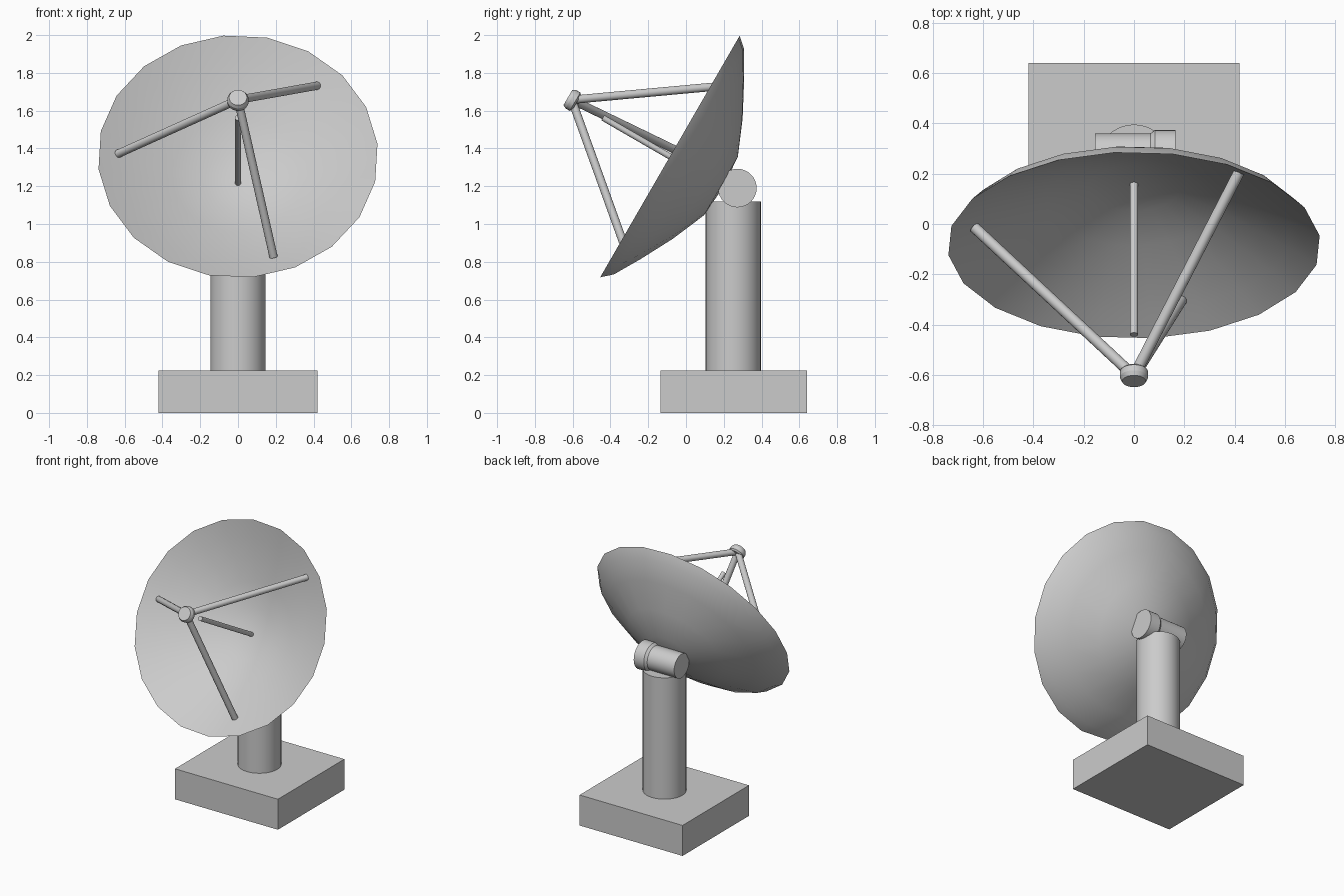
import bpy, bmesh, math
from mathutils import Vector, Matrix

if "Cube" in bpy.data.objects:
    bpy.data.objects.remove(bpy.data.objects["Cube"])

TILT = math.radians(30)
RIM = Vector((0, -0.085, 1.3575))                               # centre of the dish rim
AXIS = Vector((0, -math.cos(TILT), math.sin(TILT)))             # way the dish looks
UP = Vector((0, math.sin(TILT), math.cos(TILT)))
RIGHT = Vector((1, 0, 0))


def finish(bm, name, smooth=True, angle=35):
    bmesh.ops.recalc_face_normals(bm, faces=bm.faces[:])
    mesh = bpy.data.meshes.new(name)
    bm.to_mesh(mesh)
    bm.free()
    ob = bpy.data.objects.new(name, mesh)
    bpy.context.collection.objects.link(ob)
    if smooth:
        bpy.ops.object.select_all(action='DESELECT')
        ob.select_set(True)
        bpy.context.view_layer.objects.active = ob
        bpy.ops.object.shade_smooth_by_angle(angle=math.radians(angle))
    return ob


def lathe(name, origin, axis, side, profile, sides=32, start=0.0, closed=False, angle=35):
    """Spin (radius, height along axis) points round an axis."""
    axis = axis.normalized()
    other = axis.cross(side).normalized()
    side = other.cross(axis)
    bm = bmesh.new()
    rings = []
    for r, h in profile:
        c = origin + axis * h
        if r == 0:
            rings.append([bm.verts.new(c)] * sides)
            continue
        ring = []
        for i in range(sides):
            a = start + 2 * math.pi * i / sides
            ring.append(bm.verts.new(c + (side * math.cos(a) + other * math.sin(a)) * r))
        rings.append(ring)
    for a, b in zip(rings, rings[1:]):
        for i in range(sides):
            j = (i + 1) % sides
            bm.faces.new(list(dict.fromkeys((a[i], a[j], b[j], b[i]))))
    for ring in (rings[0], rings[-1]):
        if len(set(ring)) > 1:
            bm.faces.new(ring)
    return finish(bm, name, angle=angle)


def rod(name, a, b, r, sides=16):
    d = b - a
    side = RIGHT if abs(d.normalized().x) < 0.9 else UP
    return lathe(name, a, d, side, [(r, 0), (r, d.length)], sides)


def on_dish(x, v, depth):
    return RIM + RIGHT * x + UP * v - AXIS * depth


# base block
bm = bmesh.new()
bmesh.ops.create_cube(bm, size=1, matrix=Matrix.Translation((0, 0.253, 0.1125))
                      @ Matrix.Diagonal((0.84, 0.775, 0.225, 1)))
finish(bm, "base_block", smooth=False)

# post
rod("post", Vector((0, 0.25, 0.2)), Vector((0, 0.25, 1.12)), 0.146, 32)

# pivot axle, thicker at one end
lathe("pivot_axle", Vector((0, 0.272, 1.19)), RIGHT, Vector((0, 0, 1)),
      [(0.088, -0.155), (0.088, 0.065), (0.102, 0.083), (0.102, 0.165)])

# dish: back of the shell, rim, then the hollow front
lathe("dish", RIM, AXIS, UP,
      [(0, -0.325), (0.18, -0.312), (0.37, -0.232), (0.555, -0.135), (0.693, -0.055),
       (0.7425, 0), (0.63, -0.065), (0.5, -0.13), (0.35, -0.2), (0.18, -0.262), (0, -0.283)],
      sides=20, start=math.radians(-12), angle=40)

# receiver head at the focus
FOCUS = on_dish(0, 0, -0.6)
lathe("receiver_head", FOCUS, AXIS, UP,
      [(0.045, -0.03), (0.056, -0.02), (0.056, 0.006), (0.047, 0.024)], 24, angle=25)

# three struts carrying the head
for i, (x, v, depth) in enumerate([(-0.635, 0.048, 0.055), (0.418, 0.47, 0.065),
                                   (0.188, -0.57, 0.075)]):
    rod(f"strut_{i + 1}", on_dish(x, v, depth), FOCUS, 0.022)

# feed rod in the middle of the dish
rod("feed_rod", on_dish(0, 0, 0.3), on_dish(0, 0, -0.41), 0.016)
